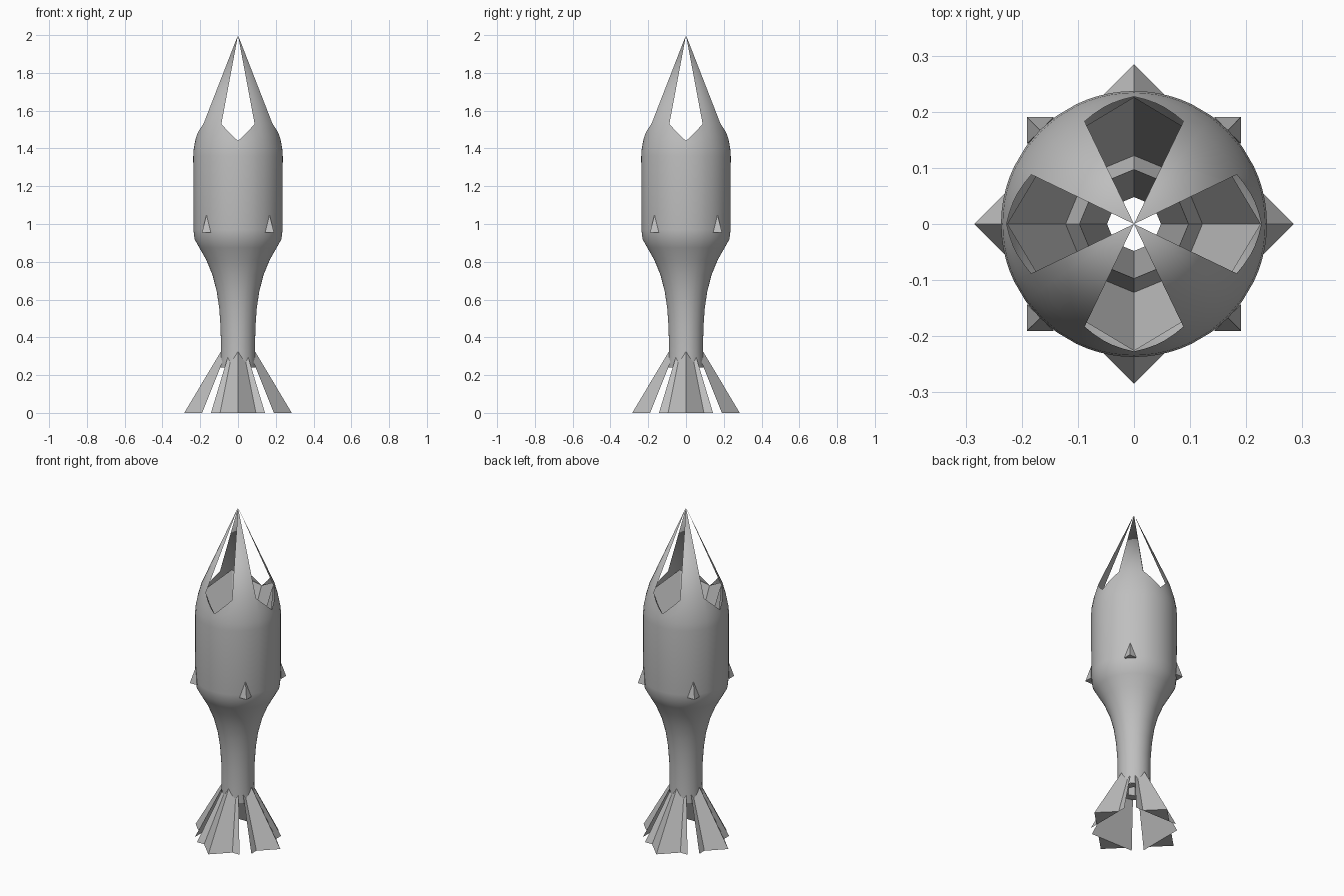
import bpy, math

cube = bpy.data.objects.get("Cube")
if cube:
    bpy.data.objects.remove(cube, do_unlink=True)

grey = bpy.data.materials.new("plain_grey")
grey.use_nodes = True
colour = (0.52, 0.52, 0.52, 1)
grey.diffuse_color = colour
grey.node_tree.nodes["Principled BSDF"].inputs["Base Color"].default_value = colour


def make(name, verts, faces, smooth=False):
    mesh = bpy.data.meshes.new(name)
    mesh.from_pydata(verts, [], faces)
    mesh.materials.append(grey)
    obj = bpy.data.objects.new(name, mesh)
    bpy.context.collection.objects.link(obj)
    if smooth:
        bpy.ops.object.select_all(action='DESELECT')
        obj.select_set(True)
        bpy.context.view_layer.objects.active = obj
        bpy.ops.object.shade_smooth_by_angle(angle=math.radians(35))
    return obj


def polar(r, a, z):
    return (r * math.cos(a), r * math.sin(a), z)


def skin(rows, n):
    """Quads between stacked closed rings of n points."""
    return [(i * n + j, i * n + (j + 1) % n, (i + 1) * n + (j + 1) % n, (i + 1) * n + j)
            for i in range(rows - 1) for j in range(n)]


# Body outline: radius against height
profile = [(0.093, 0.24), (0.09, 0.32), (0.092, 0.45), (0.099, 0.55), (0.112, 0.64),
           (0.135, 0.73), (0.168, 0.81), (0.205, 0.875), (0.23, 0.92), (0.236, 0.97),
           (0.237, 1.36), (0.234, 1.4), (0.227, 1.44), (0.217, 1.485), (0.203, 1.53)]


def radius(z):
    for (r0, z0), (r1, z1) in zip(profile, profile[1:]):
        if z <= z1:
            return r0 + (r1 - r0) * (z - z0) / (z1 - z0)
    return profile[-1][0]


# Columns line up with the edges of the four openings
EDGE = math.radians(25.7)
STEPS = 5
quarter = [EDGE * i / STEPS for i in range(STEPS)]
quarter += [EDGE + (math.pi / 2 - 2 * EDGE) * i / 4 for i in range(4)]
quarter += [math.pi / 2 - EDGE + EDGE * i / STEPS for i in range(STEPS)]
angles = [q + k * math.pi / 2 for k in range(4) for q in quarter]
n = len(angles)


def rim_height(a):
    off = abs((a + math.pi / 4) % (math.pi / 2) - math.pi / 4)
    return 1.44 + 0.09 * min(1, math.sin(off) / math.sin(EDGE))


# Body shell with V-shaped openings, and four ribs meeting in a point
rings = [[polar(r, a, z) for a in angles] for r, z in profile[:12]]
for t in (0.5, 1):
    ring = []
    for a in angles:
        z = 1.4 + (rim_height(a) - 1.4) * t
        ring.append(polar(radius(z), a, z))
    rings.append(ring)
verts = [v for ring in rings for v in ring]
faces = skin(len(rings), n)
top = (len(rings) - 1) * n
verts.append((0, 0, 2))
for j in range(n):
    k = j % len(quarter)
    if STEPS <= k < STEPS + 4:
        faces.append((top + j, top + (j + 1) % n, len(verts) - 1))
make("body_and_ribs", verts, faces, smooth=True)

# Eight-sided funnel, raised inner rim and bore
verts = []
for j in range(8):
    a = j * math.pi / 4
    verts.append(polar(0.2, a, 1.53) if j % 2 else polar(0.226, a, 1.44))
for r, z in [(0.122, 1.22), (0.097, 1.3), (0.048, 0.3), (0.048, 0.24), (0.095, 0.24)]:
    verts += [polar(r, j * math.pi / 4, z) for j in range(8)]
make("inner_funnel", verts, [f[::-1] for f in skin(6, 8)])

# Four flared tail fins: a sloping panel with a ridged tent on it
APEX = 0.475
base = [(-0.143, 0.19), (-0.095, 0.19), (0, 0.285), (0.095, 0.19), (0.143, 0.19)]
for k, name in enumerate(["back", "right", "front", "left"]):
    c, s = math.cos(k * math.pi / 2), math.sin(k * math.pi / 2)
    verts = [((x * c - y * s) * f, (x * s + y * c) * f, APEX * (1 - f))
             for f in (1, 0.31) for x, y in base]
    faces = [(i + 1, i, i + 5, i + 6) for i in range(4)]
    faces += [(1, 2, 3), (1, 3, 8, 6)]
    make(name + "_tail_fin", verts, faces)

# Four small pyramid thorns on the diagonals
for sx in (-1, 1):
    for sy in (-1, 1):
        cx, cy, h = 0.167 * sx, 0.167 * sy, 0.0235
        verts = [(cx + dx * h, cy + dy * h, 0.955)
                 for dx, dy in [(-1, -1), (1, -1), (1, 1), (-1, 1)]]
        verts.append((cx, cy, 1.05))
        side = ("back" if sy > 0 else "front") + ("_left" if sx > 0 else "_right")
        make(side + "_thorn", verts,
             [(3, 2, 1, 0)] + [(i, (i + 1) % 4, 4) for i in range(4)])
